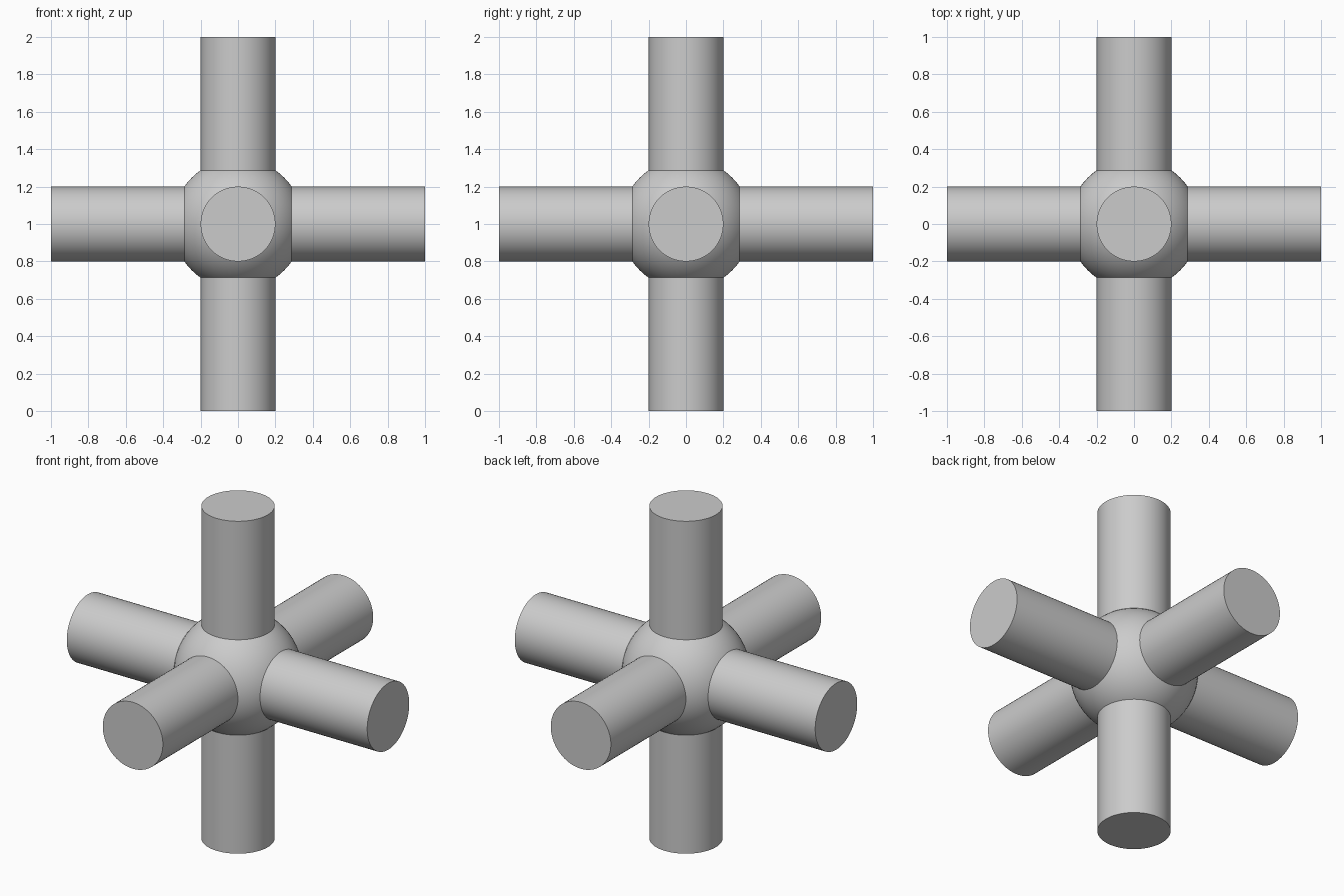
import bpy
from math import pi, radians

cube = bpy.data.objects.get("Cube")
if cube:
    bpy.data.objects.remove(cube, do_unlink=True)

CENTRE = (0, 0, 1)
ROD_RADIUS = 0.2
HUB_RADIUS = 0.35

# Single plain grey
grey = bpy.data.materials.new("plain_grey")
grey.use_nodes = True
grey.diffuse_color = (0.6, 0.6, 0.6, 1)
grey.node_tree.nodes["Principled BSDF"].inputs["Base Color"].default_value = grey.diffuse_color


def finish(name):
    obj = bpy.context.object
    obj.name = name
    obj.data.materials.append(grey)
    bpy.ops.object.shade_smooth_by_angle(angle=radians(30))
    return obj


# Round hub at the middle
bpy.ops.mesh.primitive_uv_sphere_add(segments=64, ring_count=32, radius=HUB_RADIUS, location=CENTRE)
finish("hub")

# Three full-length rods crossing through the hub
rods = {
    "upright_rod": (0, 0, 0),
    "side_to_side_rod": (0, pi / 2, 0),
    "front_to_back_rod": (pi / 2, 0, 0),
}
for name, rotation in rods.items():
    bpy.ops.mesh.primitive_cylinder_add(vertices=64, radius=ROD_RADIUS, depth=2,
                                        location=CENTRE, rotation=rotation)
    finish(name)
